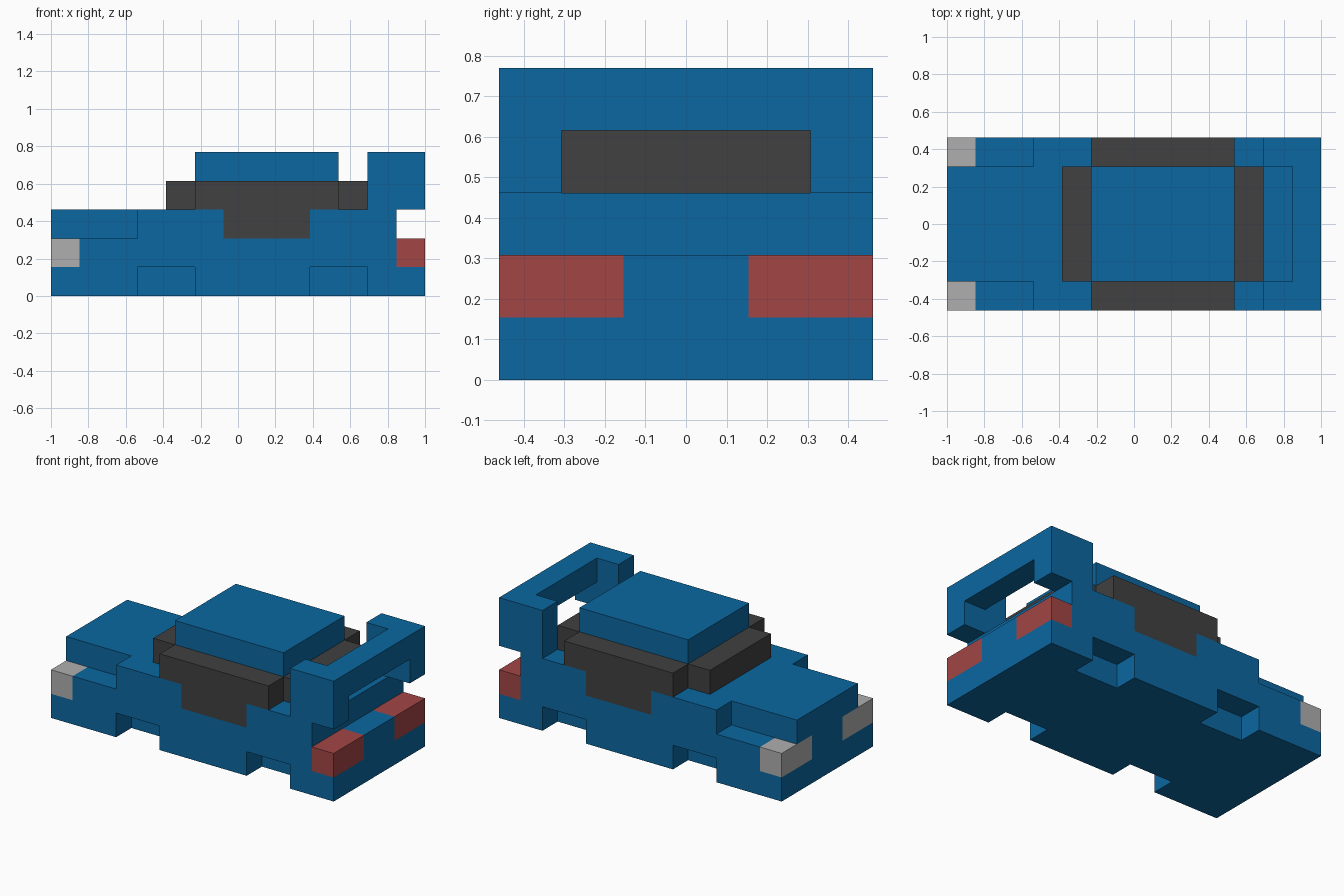
import bpy, bmesh, math
from mathutils import Vector

if "Cube" in bpy.data.objects:
    bpy.data.objects.remove(bpy.data.objects["Cube"])

U = 2 / 13  # block size: the car is 13 x 6 x 5 blocks


def material(name, rgb):
    m = bpy.data.materials.new(name)
    m.diffuse_color = (*rgb, 1)
    m.use_nodes = True
    m.node_tree.nodes["Principled BSDF"].inputs["Base Color"].default_value = m.diffuse_color
    return m


BLUE = material("blue_paint", (0.0035, 0.137, 0.355))
DARK = material("dark_glass", (0.052, 0.052, 0.052))
RED = material("red_lamp", (0.366, 0.06, 0.06))
GREY = material("pale_grey_lamp", (0.43, 0.43, 0.43))


def cells(x0, x1, y0, y1, z0, z1):
    return {(x, y, z) for x in range(x0, x1) for y in range(y0, y1) for z in range(z0, z1)}


def both(*box):
    """A box of cells and its mirror across the centre line."""
    c = cells(*box)
    return c | {(x, 5 - y, z) for x, y, z in c}


# Lamps and glass
headlights = both(0, 1, 0, 2, 1, 2)
taillights = both(12, 13, 0, 2, 1, 2)
side_windows = both(5, 10, 0, 1, 3, 4) | both(6, 9, 0, 1, 2, 3)
windscreen = cells(4, 5, 1, 5, 3, 4)
rear_window = cells(10, 11, 1, 5, 3, 4)

# Painted body, with wheel recesses and lamp sockets taken out
wheel_recesses = both(3, 5, 0, 1, 0, 1) | both(9, 11, 0, 1, 0, 1)
chassis = cells(0, 13, 0, 6, 0, 2) - wheel_recesses - headlights - taillights
hood = cells(0, 3, 1, 5, 2, 3)
upper_body = cells(3, 12, 0, 6, 2, 3) - side_windows
cabin_roof = cells(5, 10, 1, 5, 3, 5)
spoiler = both(11, 13, 0, 1, 3, 5) | cells(12, 13, 0, 6, 4, 5)

parts = {
    "chassis": (chassis, BLUE),
    "hood": (hood, BLUE),
    "upper_body": (upper_body, BLUE),
    "cabin_roof": (cabin_roof, BLUE),
    "spoiler": (spoiler, BLUE),
    "side_windows": (side_windows, DARK),
    "windscreen": (windscreen, DARK),
    "rear_window": (rear_window, DARK),
    "headlights": (headlights, GREY),
    "taillights": (taillights, RED),
}
solid = set().union(*(c for c, _ in parts.values()))


def build(name, part, mat):
    """Skin the cells of a part where they meet open air."""
    bm = bmesh.new()
    for c in sorted(part):
        mid = Vector(c) + Vector((0.5, 0.5, 0.5))
        for axis in range(3):
            for sign in (-1, 1):
                n = Vector((0, 0, 0))
                n[axis] = sign
                if tuple(int(a + b) for a, b in zip(c, n)) in solid:
                    continue
                a = Vector((0, 0, 0))
                a[(axis + 1) % 3] = 0.5
                b = n.cross(a)
                corners = (a + b, b - a, -a - b, a - b)
                bm.faces.new([bm.verts.new((mid + n / 2 + k - Vector((6.5, 3, 0))) * U)
                              for k in corners])
    bmesh.ops.remove_doubles(bm, verts=bm.verts[:], dist=0.001)
    bmesh.ops.dissolve_limit(bm, angle_limit=math.radians(1),
                             verts=bm.verts[:], edges=bm.edges[:])
    mesh = bpy.data.meshes.new(name)
    bm.to_mesh(mesh)
    bm.free()
    mesh.materials.append(mat)
    bpy.context.collection.objects.link(bpy.data.objects.new(name, mesh))


for name, (part, mat) in parts.items():
    build(name, part, mat)
